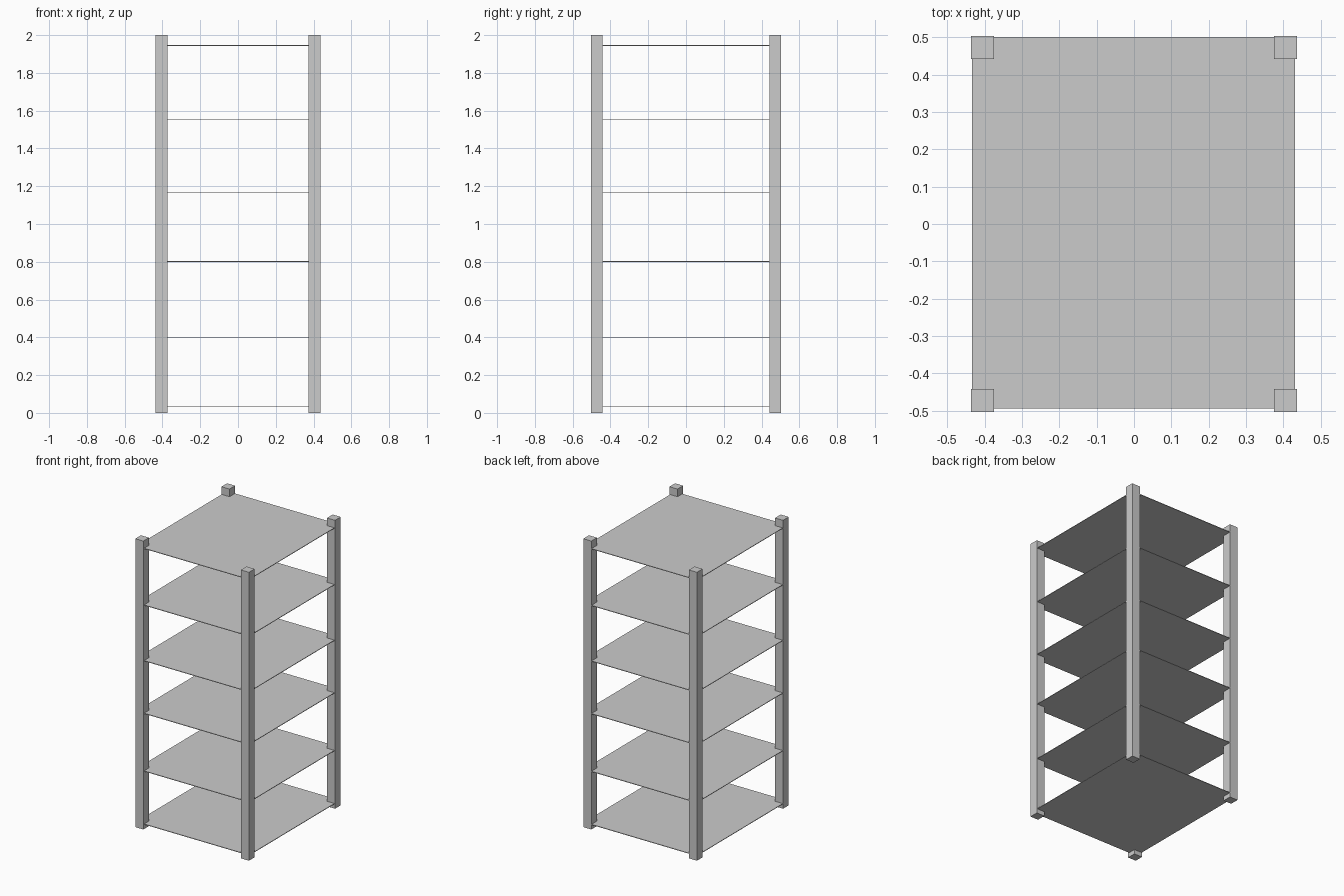
import bpy

if "Cube" in bpy.data.objects:
    bpy.data.objects.remove(bpy.data.objects["Cube"])

W, D, H = 0.436, 0.503, 2.0      # half width, half depth, height
POST = 0.062                     # square post size
SHELF_T = 0.004                  # sheet thickness


def box(name, lo, hi):
    """Axis-aligned box between two corners."""
    bpy.ops.mesh.primitive_cube_add(
        size=1, location=[(a + b) / 2 for a, b in zip(lo, hi)])
    ob = bpy.context.object
    ob.name = name
    ob.scale = [b - a for a, b in zip(lo, hi)]
    bpy.ops.object.transform_apply(location=False, rotation=False, scale=True)
    return ob


# Four corner posts
for side, x in (("left", -W), ("right", W - POST)):
    for end, y in (("front", -D), ("back", D - POST)):
        box(f"{end}_{side}_post", (x, y, 0), (x + POST, y + POST, H))

# Thin sheet shelves, set just inside the outer post faces
for i, z in enumerate((0.033, 0.401, 0.801, 1.166, 1.552, 1.945), 1):
    box(f"shelf_{i}", (-0.434, -0.494, z - SHELF_T / 2),
        (0.431, 0.501, z + SHELF_T / 2))
